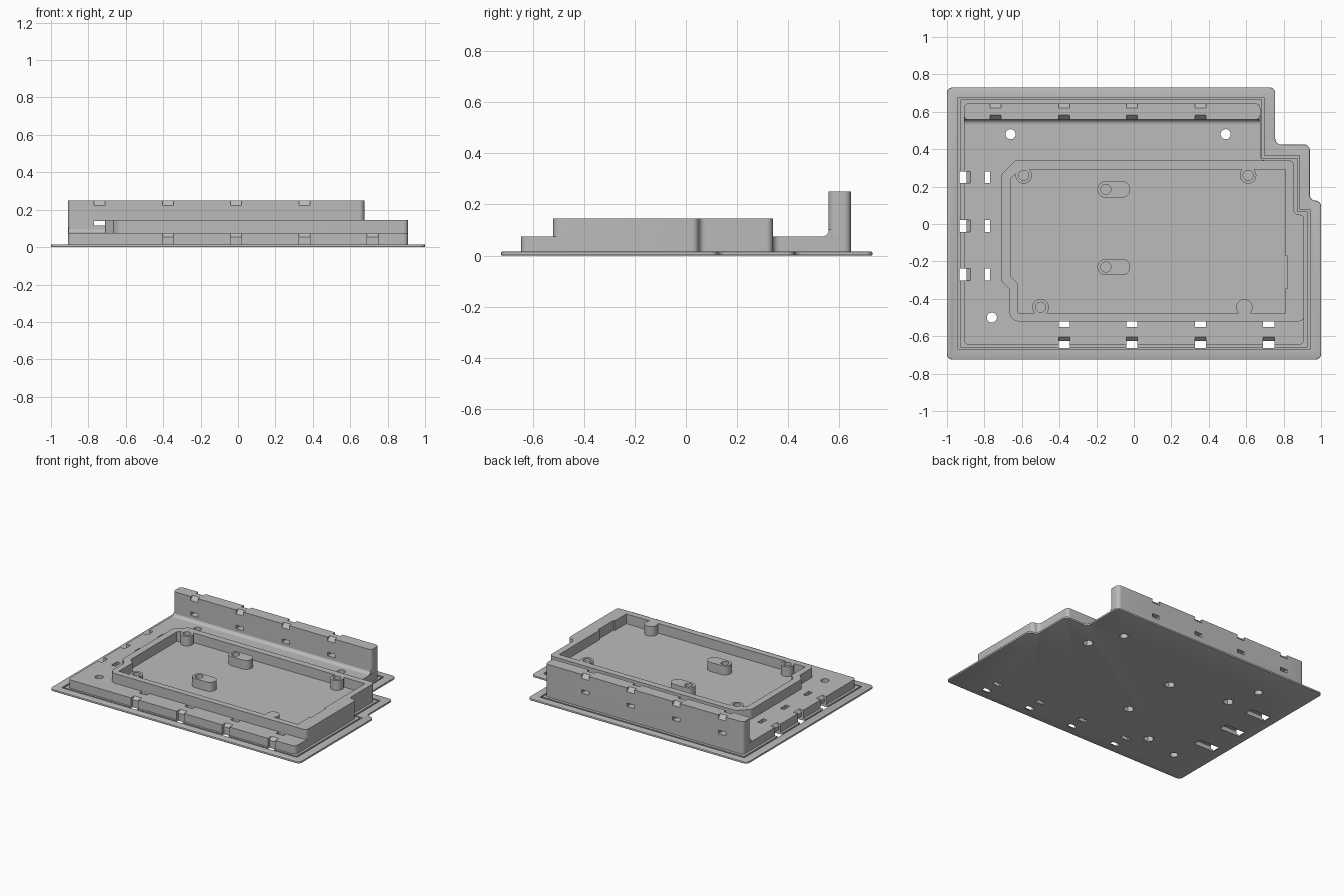
import bpy, bmesh, math
from mathutils import Vector

if "Cube" in bpy.data.objects:
    bpy.data.objects.remove(bpy.data.objects["Cube"])

grey = bpy.data.materials.new("plain grey")
grey.use_nodes = True
colour = (0.5, 0.5, 0.5, 1)
grey.diffuse_color = colour
grey.node_tree.nodes["Principled BSDF"].inputs["Base Color"].default_value = colour

AXES = {"z": lambda a, b, h: (a, b, h),
        "x": lambda a, b, h: (h, a, b),
        "y": lambda a, b, h: (a, h, b)}


def rounded(pts, r, steps=6):
    """Replace each corner of a polygon with a tangent arc."""
    out = []
    for i, p in enumerate(pts):
        p = Vector(p)
        u = (Vector(pts[i - 1]) - p).normalized()
        v = (Vector(pts[(i + 1) % len(pts)]) - p).normalized()
        half = u.angle(v) / 2
        reach = r / math.tan(half)
        centre = p + (u + v).normalized() * r / math.sin(half)
        a, b = p + u * reach - centre, p + v * reach - centre
        sweep = math.atan2(a.x * b.y - a.y * b.x, a.dot(b))
        for k in range(steps + 1):
            t = sweep * k / steps
            c, s = math.cos(t), math.sin(t)
            out.append((centre.x + a.x * c - a.y * s, centre.y + a.x * s + a.y * c))
    return out


def rect(x0, x1, y0, y1):
    return [(x0, y0), (x1, y0), (x1, y1), (x0, y1)]


def disc(x, y, r, n=28):
    return [(x + r * math.cos(math.tau * k / n), y + r * math.sin(math.tau * k / n))
            for k in range(n)]


def solid(name, prisms):
    """One mesh from (outline, low, high, axis) prisms."""
    bm = bmesh.new()
    for pts, low, high, axis in prisms:
        ends = [[bm.verts.new(AXES[axis](a, b, h)) for a, b in pts] for h in (low, high)]
        n = len(pts)
        bm.faces.new(ends[0])
        bm.faces.new(ends[1])
        for i in range(n):
            j = (i + 1) % n
            bm.faces.new((ends[0][i], ends[0][j], ends[1][j], ends[1][i]))
    bmesh.ops.recalc_face_normals(bm, faces=bm.faces)
    mesh = bpy.data.meshes.new(name)
    bm.to_mesh(mesh)
    bm.free()
    mesh.materials.append(grey)
    ob = bpy.data.objects.new(name, mesh)
    bpy.context.collection.objects.link(ob)
    return ob


def activate(ob):
    bpy.ops.object.select_all(action="DESELECT")
    ob.select_set(True)
    bpy.context.view_layer.objects.active = ob


def combine(ob, prisms, operation="DIFFERENCE"):
    tool = solid("tool", prisms)
    activate(ob)
    mod = ob.modifiers.new("cut", "BOOLEAN")
    mod.operation, mod.object, mod.solver = operation, tool, "EXACT"
    mod.use_self = True
    bpy.ops.object.modifier_apply(modifier="cut")
    bpy.data.objects.remove(tool)


def smooth(ob):
    activate(ob)
    bpy.ops.object.shade_smooth_by_angle(angle=math.radians(30))


# Outlines that share the stepped right side
def stepped(left, front, back, x1, x2, x3, y1, y2):
    return [(left, front), (x1, front), (x1, y1), (x2, y1), (x2, y2),
            (x3, y2), (x3, back), (left, back)]


flange_line = rounded(stepped(-1, -0.725, 0.73, 1, 0.94, 0.755, 0.125, 0.425), 0.03)
groove_line = stepped(-0.94, -0.67, 0.677, 0.94, 0.885, 0.695, 0.077, 0.365)
lip_line = stepped(-0.928, -0.66, 0.665, 0.928, 0.873, 0.685, 0.067, 0.353)
body_line = rounded(stepped(-0.91, -0.645, 0.645, 0.91, 0.855, 0.675, 0.05, 0.34), 0.026)

# Fixing points
bosses = [(-0.59, 0.26), (0.61, 0.26), (-0.5, -0.445)]
posts = [(-0.15, 0.185), (-0.15, -0.23)]
screw_holes = [(-0.66, 0.48), (0.49, 0.48), (-0.76, -0.5)]
front_ties = [-0.375, -0.01, 0.355, 0.72]
back_ties = [-0.74, -0.375, -0.01, 0.355]
side_ties = [0.25, -0.01, -0.27]


def channel(edge):
    """Section of a strap channel with a sloped top, cut into an outer wall."""
    return [(edge - 0.018, -0.1), (edge + 0.02, -0.1), (edge + 0.02, 0.055),
            (edge + 0.04, 0.075), (edge + 0.04, 0.1), (edge - 0.018, 0.1)]


cuts = [(disc(x, y, 0.027), -0.1, 0.2, "z") for x, y in screw_holes]
cuts += [(disc(x, y, 0.035, 6), -0.1, 0.05, "z") for x, y in bosses + posts]
for x in front_ties:
    cuts.append((channel(-0.645), x - 0.03, x + 0.03, "x"))
    cuts.append((rect(x - 0.03, x + 0.03, -0.55, -0.521), -0.1, 0.2, "z"))
for y in side_ties:
    cuts.append((channel(-0.915), y - 0.032, y + 0.032, "y"))
    cuts.append((rect(-0.8, -0.77, y - 0.032, y + 0.032), -0.1, 0.2, "z"))
    cuts.append((rect(-0.91, -0.78, y - 0.031, y + 0.031), -0.1, 0.03, "z"))

# Thin flange with softened edge and a shallow groove
flange = solid("flange", [(flange_line, 0, 0.015, "z")])
activate(flange)
bevel = flange.modifiers.new("edge", "BEVEL")
bevel.width, bevel.segments, bevel.limit_method = 0.005, 2, "ANGLE"
bevel.angle_limit = math.radians(60)
bpy.ops.object.modifier_apply(modifier="edge")
combine(flange, [(groove_line, 0.006, 0.1, "z")])
combine(flange, [(lip_line, 0.003, 0.015, "z")], "UNION")
combine(flange, cuts)
smooth(flange)

# Thick body plate
body = solid("body_plate", [(body_line, 0.012, 0.075, "z")])
combine(body, cuts)
smooth(body)

# Raised rim around the tray
rim_line = rounded([(-0.635, -0.52), (0.91, -0.52), (0.91, 0.05), (0.855, 0.05),
                    (0.855, 0.34), (-0.635, 0.34), (-0.71, 0.265), (-0.71, -0.305),
                    (-0.665, -0.35), (-0.665, -0.49)], 0.026)
tray_line = [(-0.62, -0.475), (0.81, -0.475), (0.81, 0.292), (-0.61, 0.292),
             (-0.66, 0.242), (-0.66, -0.28), (-0.62, -0.32)]
rim = solid("tray_rim", [(rim_line, 0.075, 0.145, "z")])
combine(rim, [(tray_line, 0, 0.2, "z"), (rect(0.8, 0.822, -0.345, -0.17), 0, 0.2, "z")])
for x, y in bosses + [(0.59, -0.445)]:
    combine(rim, [(disc(x, y, 0.044), 0.075, 0.145, "z")], "UNION")
combine(rim, [(disc(x, y, 0.027), 0.08, 0.2, "z") for x, y in bosses])
smooth(rim)

# Rounded posts standing in the tray
for i, (x, y) in enumerate(posts):
    outline = rounded(rect(x - 0.045, x + 0.13, y - 0.044, y + 0.044), 0.0435, 10)
    post = solid(f"tray_post_{i + 1}", [(outline, 0.075, 0.14, "z")])
    combine(post, [(disc(x, y, 0.027), 0.08, 0.2, "z")])
    smooth(post)

# Tall back wall with strap holes and sloped notches on both top edges
wall = solid("back_wall", [(rounded(rect(-0.91, 0.675, 0.558, 0.645), 0.026),
                            0.075, 0.25, "z")])
notches = []
for x in back_ties:
    for mid, side in ((0.6015, -1), (0.6015, 1)):
        section = [(mid + side * d, z) for d, z in
                   ((0.1, 0.222), (0.0435, 0.222), (0.0185, 0.25), (0.0185, 0.3), (0.1, 0.3))]
        notches.append((section, x - 0.03, x + 0.03, "x"))
    notches.append((rect(x - 0.03, x + 0.03, 0.115, 0.14), 0.5, 0.7, "y"))
combine(wall, notches)
smooth(wall)

# Curved fillet where the wall meets the plate
arc = [(0.533 + 0.026 * math.sin(t), 0.101 - 0.026 * math.cos(t))
       for t in (math.pi / 2 * k / 6 for k in range(7))]
fillet = solid("wall_fillet", [(arc + [(0.59, 0.101), (0.59, 0.075)], -0.905, 0.67, "x")])
smooth(fillet)
